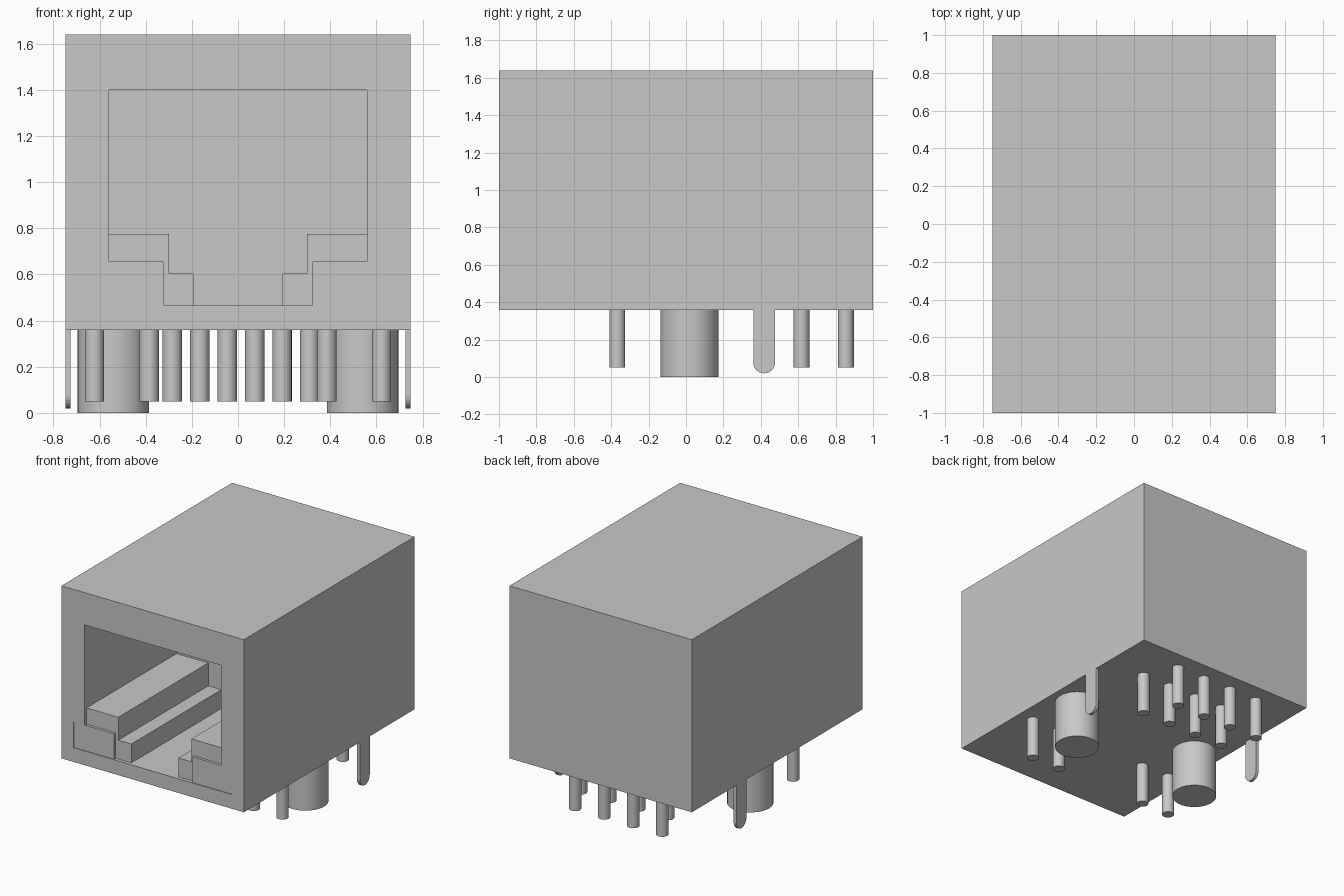
import bpy, bmesh, math
from mathutils import Vector

if "Cube" in bpy.data.objects:
    bpy.data.objects.remove(bpy.data.objects["Cube"], do_unlink=True)

grey = bpy.data.materials.new("light grey")
grey.use_nodes = True
colour = (0.58, 0.58, 0.58, 1)
grey.diffuse_color = colour
grey.node_tree.nodes["Principled BSDF"].inputs["Base Color"].default_value = colour

BASE = 0.36    # underside of the housing
FLOOR = 0.465  # floor of the socket
STEP_Y = -0.975


def finish(name, bm):
    bmesh.ops.recalc_face_normals(bm, faces=bm.faces)
    mesh = bpy.data.meshes.new(name)
    bm.to_mesh(mesh)
    bm.free()
    mesh.materials.append(grey)
    obj = bpy.data.objects.new(name, mesh)
    bpy.context.collection.objects.link(obj)
    return obj


def prism(name, outline, axis, lo, hi):
    """Extrude an outline (x,z along y, or y,z along x) from lo to hi."""
    bm = bmesh.new()
    place = (lambda p: (p[0], lo, p[1])) if axis == "y" else (lambda p: (lo, p[0], p[1]))
    face = bm.faces.new([bm.verts.new(place(p)) for p in outline])
    shift = Vector((0, hi - lo, 0) if axis == "y" else (hi - lo, 0, 0))
    grown = bmesh.ops.extrude_face_region(bm, geom=[face], use_keep_orig=True)
    moved = [v for v in grown["geom"] if isinstance(v, bmesh.types.BMVert)]
    bmesh.ops.translate(bm, verts=moved, vec=shift)
    return finish(name, bm)


def rect(a, b, c, d):
    return [(a, c), (b, c), (b, d), (a, d)]


def post(name, x, y, radius, bottom, sides):
    bpy.ops.mesh.primitive_cylinder_add(vertices=sides, radius=radius, depth=BASE - bottom,
                                        location=(x, y, (BASE + bottom) / 2))
    obj = bpy.context.object
    obj.name = name
    obj.data.materials.append(grey)
    bpy.ops.object.shade_smooth_by_angle(angle=math.radians(35))


# Housing with a socket and shallow corner pockets for the lamps
housing = prism("housing", rect(-0.748, 0.748, BASE, 1.64), "y", -1, 1)
cavity = prism("cavity_cutter", rect(-0.56, 0.56, FLOOR, 1.40), "y", -1.2, 0.08)
pocket = prism("pocket_cutter", rect(-0.65, 0.65, FLOOR, 0.655), "y", -1.1, STEP_Y)
for cutter in (cavity, pocket):
    cut = housing.modifiers.new(cutter.name, "BOOLEAN")
    cut.operation = "DIFFERENCE"
    cut.solver = "EXACT"
    cut.object = cutter
    cutter.hide_render = True
    cutter.hide_viewport = True
    cutter.display_type = "WIRE"

# Bake the cuts, then drop the cutters
bpy.context.view_layer.update()
cut_mesh = bpy.data.meshes.new_from_object(housing.evaluated_get(bpy.context.evaluated_depsgraph_get()))
housing.modifiers.clear()
housing.data = cut_mesh
for cutter in (cavity, pocket):
    bpy.data.objects.remove(cutter, do_unlink=True)

step = [(0.56, FLOOR), (0.193, FLOOR), (0.193, 0.605), (0.30, 0.605), (0.30, 0.775), (0.56, 0.775)]
for side, s in (("left", 1), ("right", -1)):
    # Stepped rails and lamp faces inside the socket
    prism(side + "_rail", [(s * x, z) for x, z in step], "y", STEP_Y, 0.08)
    prism(side + "_lamp", rect(s * 0.322, s * 0.65, FLOOR, 0.655), "y", -0.995, STEP_Y)

    # Mounting peg and lamp pins
    post(side + "_peg", s * 0.54, 0.018, 0.155, 0, 48)
    for x in (0.385, 0.622):
        post(side + "_lamp_pin", s * x, -0.367, 0.042, 0.05, 24)

    # Round-ended shield tab
    arc = [math.pi * (1 + i / 16) for i in range(17)]
    tab = [(0.36, BASE), *((0.418 + 0.058 * math.cos(a), 0.078 + 0.058 * math.sin(a)) for a in arc),
           (0.476, BASE)]
    prism(side + "_shield_tab", tab, "x", s * 0.725, s * 0.748)

# Two staggered rows of contact pins
for i in range(8):
    post("contact_pin", -0.404 + 0.119 * i, 0.617 if i % 2 else 0.855, 0.042, 0.05, 24)
